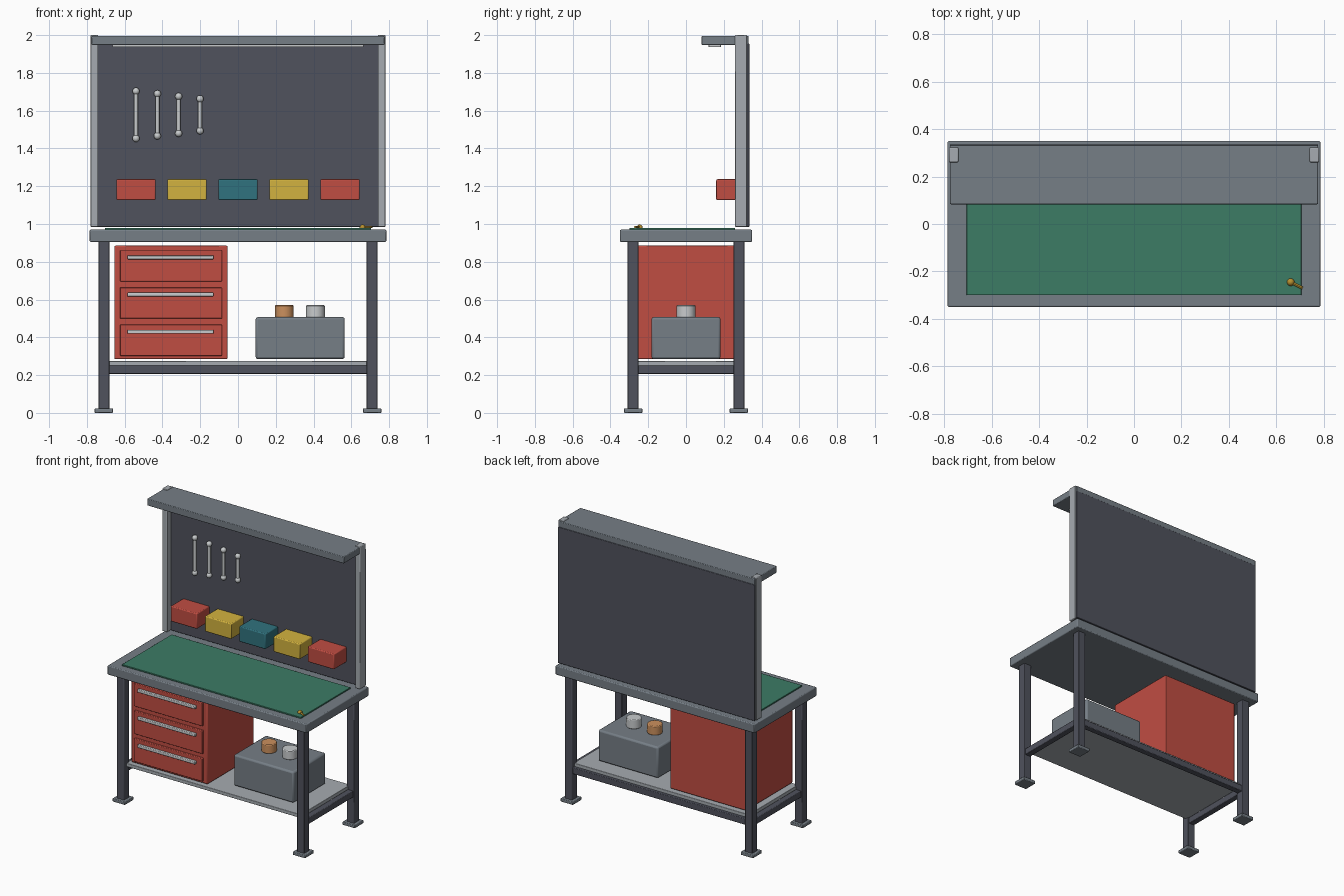
import bpy
from mathutils import Vector

cube = bpy.data.objects.get("Cube")
if cube:
    bpy.data.objects.remove(cube, do_unlink=True)


def material(name, *rgb):
    m = bpy.data.materials.new(name)
    m.use_nodes = True
    m.diffuse_color = (*rgb, 1)
    m.node_tree.nodes["Principled BSDF"].inputs["Base Color"].default_value = (*rgb, 1)
    return m


grey = material("steel_grey", 0.18, 0.21, 0.24)
dark = material("dark_slate", 0.08, 0.085, 0.11)
light = material("light_steel", 0.38, 0.41, 0.44)
bright = material("bright_metal", 0.58, 0.60, 0.61)
red = material("red_paint", 0.53, 0.075, 0.055)
yellow = material("yellow_plastic", 0.65, 0.45, 0.05)
teal = material("teal_plastic", 0.03, 0.17, 0.21)
green = material("green_mat", 0.045, 0.20, 0.13)
copper = material("copper", 0.60, 0.28, 0.11)
brass = material("brass", 0.48, 0.28, 0.03)


def finish(ob, name, mat, bevel=0):
    ob.name = ob.data.name = name
    ob.data.materials.append(mat)
    if bevel:
        mod = ob.modifiers.new("soft_edges", 'BEVEL')
        mod.width, mod.segments, mod.limit_method = bevel, 2, 'ANGLE'
    bpy.ops.object.shade_smooth_by_angle()
    return ob


def box(name, x, y, z, mat, bevel=0.004):
    """Box given as (min, max) spans on each axis."""
    spans = (x, y, z)
    bpy.ops.mesh.primitive_cube_add(size=1, location=[sum(s) / 2 for s in spans])
    ob = bpy.context.object
    ob.scale = [s[1] - s[0] for s in spans]
    bpy.ops.object.transform_apply(location=False, rotation=False, scale=True)
    return finish(ob, name, mat, bevel)


def rod(name, start, end, radius, mat, bevel=0, sides=24):
    a, b = Vector(start), Vector(end)
    bpy.ops.mesh.primitive_cylinder_add(vertices=sides, radius=radius,
                                        depth=(b - a).length, location=(a + b) / 2)
    ob = bpy.context.object
    ob.rotation_euler = (b - a).to_track_quat('Z', 'Y').to_euler()
    return finish(ob, name, mat, bevel)


def ball(name, centre, radius, mat):
    bpy.ops.mesh.primitive_uv_sphere_add(segments=20, ring_count=12,
                                         radius=radius, location=centre)
    return finish(bpy.context.object, name, mat)


def around(c, half):
    return (c - half, c + half)


# Worktop and cutting mat
box("worktop", (-0.785, 0.785), (-0.35, 0.35), (0.905, 0.97), grey, 0.006)
box("green_mat", (-0.705, 0.705), (-0.30, 0.26), (0.97, 0.98), green, 0.002)

# Legs with foot plates
for x, side in ((-0.71, "right"), (0.71, "left")):
    for y, end in ((-0.28, "front"), (0.28, "back")):
        box(f"{end}_{side}_leg", around(x, 0.029), around(y, 0.029), (0.015, 0.91), dark)
        box(f"{end}_{side}_foot", around(x, 0.049), around(y, 0.049), (0, 0.023), grey)
    box(f"{side}_side_rail", around(x, 0.022), (-0.26, 0.26), (0.207, 0.252), dark)

# Lower shelf and its back rail
box("back_rail", (-0.69, 0.69), around(0.28, 0.022), (0.207, 0.252), dark)
box("lower_shelf", (-0.69, 0.69), (-0.28, 0.28), (0.25, 0.275), light, 0.003)

# Drawer cabinet
box("drawer_cabinet", (-0.655, -0.055), (-0.265, 0.26), (0.285, 0.885), red, 0.006)
for i in range(3):
    base = 0.302 + i * 0.197
    box(f"drawer_front_{i + 1}", (-0.625, -0.085), (-0.28, -0.26), (base, base + 0.165), red)
    box(f"drawer_handle_{i + 1}", (-0.585, -0.13), (-0.30, -0.278),
        (base + 0.117, base + 0.138), bright)

# Storage box with two jars
box("storage_box", (0.093, 0.565), (-0.183, 0.183), (0.285, 0.507), grey, 0.012)
for name, x, mat in (("copper_jar", 0.245, copper), ("metal_jar", 0.41, bright)):
    rod(name, (x, 0, 0.505), (x, 0, 0.57), 0.05, mat, 0.005, 32)

# Back panel, uprights, top shelf and lamp
box("back_panel", (-0.775, 0.775), (0.30, 0.335), (0.985, 1.955), dark, 0.003)
for x, side in ((-0.76, "right"), (0.76, "left")):
    box(f"{side}_upright", around(x, 0.02), (0.26, 0.322), (0.985, 2.0), light)
box("top_shelf", (-0.775, 0.775), (0.083, 0.332), (1.947, 1.995), grey)
box("lamp_strip", (-0.665, 0.665), (0.12, 0.185), (1.936, 1.95), bright, 0.003)

# Row of bins
for i, mat in enumerate((red, yellow, teal, yellow, red)):
    box(f"bin_{i + 1}", around((i - 2) * 0.27, 0.104), (0.16, 0.305), (1.127, 1.237), mat, 0.006)

# Hanging wrenches, each a little shorter
for i in range(4):
    x, half = -0.54 + i * 0.113, 0.125 - i * 0.0135
    low, high = (x, 0.285, 1.578 - half), (x, 0.285, 1.578 + half)
    rod(f"wrench_shaft_{i + 1}", low, high, 0.0105, bright)
    ball(f"wrench_lower_end_{i + 1}", low, 0.019, bright)
    ball(f"wrench_upper_end_{i + 1}", high, 0.019, bright)

# Small brass tool lying on the mat
ball("brass_tool_head", (0.66, -0.245, 0.981), 0.016, brass)
rod("brass_tool_shaft", (0.66, -0.245, 0.984), (0.71, -0.27, 0.984), 0.006, brass, 0, 12)
